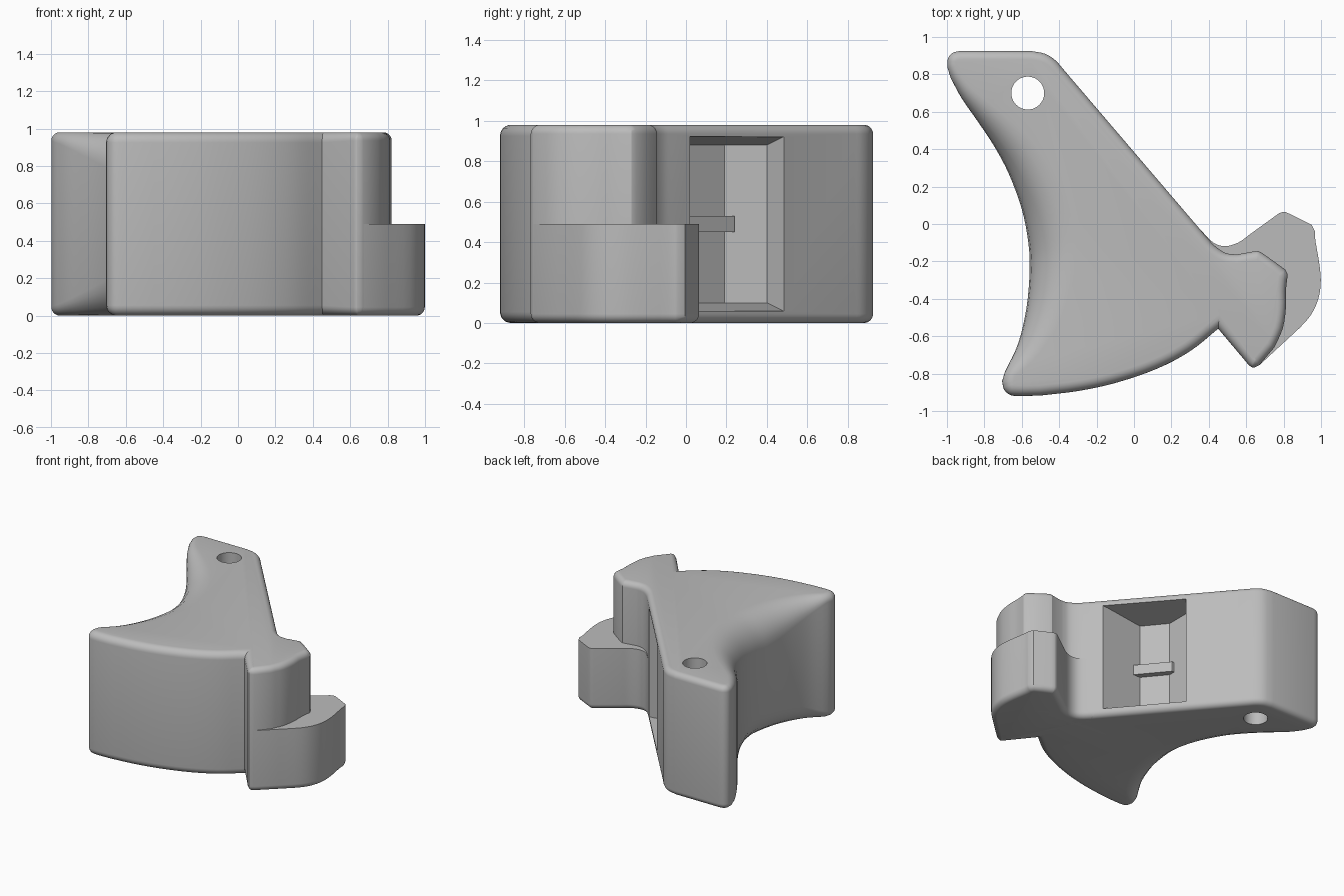
import bpy
import bmesh
from math import sin, cos, pi
from mathutils import Vector

if "Cube" in bpy.data.objects:
    bpy.data.objects.remove(bpy.data.objects["Cube"])

HEIGHT = 0.98
EDGE = 0.045

grey = bpy.data.materials.new("plain_grey")
grey.use_nodes = True
grey.diffuse_color = (0.5, 0.5, 0.5, 1)
grey.node_tree.nodes["Principled BSDF"].inputs["Base Color"].default_value = grey.diffuse_color


def curve(points, steps):
    """Smooth curve through the points."""
    p = [Vector(q) for q in points]
    p = [2 * p[0] - p[1]] + p + [2 * p[-1] - p[-2]]
    out = []
    for a, b, c, d in zip(p, p[1:], p[2:], p[3:]):
        for k in range(steps):
            t = k / steps
            out.append(0.5 * (2 * b + (c - a) * t + (2 * a - 5 * b + 4 * c - d) * t**2
                              + (3 * b - a - 3 * c + d) * t**3))
    return out + [p[-2]]


def inward(outline):
    """Mitred inward normal at each point of a counter-clockwise outline."""
    result = []
    for i, p in enumerate(outline):
        e1 = (p - outline[i - 1]).normalized()
        e2 = (outline[(i + 1) % len(outline)] - p).normalized()
        n1, n2 = Vector((-e1.y, e1.x)), Vector((-e2.y, e2.x))
        n = (n1 + n2).normalized()
        result.append(n / max(n.dot(n1), 0.7))
    return result


def loft(name, rings):
    """Closed solid from a stack of rings."""
    bm = bmesh.new()
    layers = [[bm.verts.new(co) for co in ring] for ring in rings]
    for low, high in zip(layers, layers[1:]):
        for i in range(len(low)):
            j = (i + 1) % len(low)
            bm.faces.new((low[i], low[j], high[j], high[i]))
    bm.faces.new(layers[0][::-1])
    bm.faces.new(layers[-1])
    bmesh.ops.recalc_face_normals(bm, faces=bm.faces)
    mesh = bpy.data.meshes.new(name)
    bm.to_mesh(mesh)
    bm.free()
    obj = bpy.data.objects.new(name, mesh)
    bpy.context.collection.objects.link(obj)
    mesh.materials.append(grey)
    return obj


def rounded_rings(outline, radii, top, round_top=True, steps=6):
    """Rings whose lower and, if wanted, upper edges are rounded."""
    normals = inward(outline)
    rings = []
    for k in range(steps + 1):
        a = pi / 2 * k / steps
        rings.append([(*(p + n * r * (1 - sin(a))), r * (1 - cos(a)))
                      for p, n, r in zip(outline, normals, radii)])
    if round_top:
        rings += [[(x, y, top - z) for x, y, z in ring] for ring in rings[::-1]]
    else:
        rings.append([(p.x, p.y, top) for p in outline])
    return rings


def select_only(obj):
    bpy.ops.object.select_all(action='DESELECT')
    obj.select_set(True)
    bpy.context.view_layer.objects.active = obj


def cut(target, cutter):
    mod = target.modifiers.new("cut", 'BOOLEAN')
    mod.operation = 'DIFFERENCE'
    mod.solver = 'EXACT'
    mod.object = cutter
    select_only(target)
    bpy.ops.object.modifier_apply(modifier=mod.name)
    bpy.data.objects.remove(cutter)


# Main body outline: hook, long slope, leg end, hollow side, bowed front
hook = curve([(0.61, -0.75), (0.635, -0.768), (0.67, -0.755)], 3)
hook += curve([(0.75, -0.66), (0.795, -0.56), (0.812, -0.45), (0.812, -0.36), (0.822, -0.27)], 3)
hook += curve([(0.81, -0.245), (0.68, -0.152), (0.65, -0.145)], 2)
hook += curve([(0.55, -0.163), (0.49, -0.155), (0.43, -0.115), (0.38, -0.06)], 4)
leg_end = curve([(-0.38, 0.83), (-0.42, 0.875), (-0.475, 0.91), (-0.55, 0.925)], 3)
leg_end += curve([(-0.93, 0.925), (-0.97, 0.915), (-0.995, 0.885), (-0.998, 0.84)], 3)
hollow = curve([(-0.98, 0.78), (-0.92, 0.67), (-0.84, 0.555), (-0.75, 0.42), (-0.67, 0.27),
                (-0.6, 0.08), (-0.565, -0.1), (-0.558, -0.25), (-0.575, -0.45),
                (-0.62, -0.64), (-0.69, -0.79)], 4)
front = curve([(-0.705, -0.84), (-0.695, -0.885), (-0.66, -0.915), (-0.6, -0.92)], 3)
front += curve([(-0.5, -0.917), (-0.3, -0.893), (-0.1, -0.85), (0.12, -0.775),
                (0.3, -0.68), (0.45, -0.56)], 4)

# The rounding swells along the hollow side
swell = []
for i in range(len(hollow)):
    t = i / (len(hollow) - 1)
    swell.append(0.055 + 0.2 * sin(pi * t ** 1.35) ** 1.1 if 0 < t < 1 else 0.055)
radii = [EDGE] * (len(hook) + len(leg_end)) + swell + [EDGE + 0.01] * len(front)
outline = hook + leg_end + hollow + front
body = loft("trigger_body", rounded_rings(outline, radii, HEIGHT))

# Pivot hole through the leg
bpy.ops.mesh.primitive_cylinder_add(vertices=40, radius=0.088, depth=3, location=(-0.568, 0.7, 0.5))
cut(body, bpy.context.object)

# Pocket in the long slope, its ends tapering towards the floor
pocket = [(0.38, 0.02, 0.055), (0.27, 0.02, 0.06), (-0.04, 0.02, 0.1), (-0.18, 0.19, 0.1),
          (-0.18, 0.4, 0.1), (-0.09, 0.48, 0.06), (0.0, 0.56, 0.055)]
cut(body, loft("pocket_cutter", [[(x, y, m) for x, y, m in pocket[::-1]],
                                 [(x, y, HEIGHT - m) for x, y, m in pocket[::-1]]]))

# Small rib on the pocket floor
rib_plan = [(0.03, 0.01), (-0.16, 0.24), (-0.22, 0.24), (-0.22, 0.01)]
rib = loft("pocket_rib", [[(x, y, z) for x, y in rib_plan] for z in (0.45, 0.53)])

# Wider lower half of the hook, flat on top
catch_plan = curve([(0.62, -0.75), (0.64, -0.765), (0.67, -0.755)], 2)
catch_plan += curve([(0.8, -0.635), (0.92, -0.52), (0.975, -0.43), (0.998, -0.33),
                     (0.992, -0.22), (0.97, -0.09), (0.968, -0.04)], 3)
catch_plan += curve([(0.95, -0.005), (0.83, 0.055), (0.8, 0.065), (0.775, 0.057)], 2)
catch_plan += curve([(0.62, -0.055), (0.56, -0.098), (0.49, -0.118), (0.425, -0.1),
                     (0.35, -0.025)], 4)
catch_plan += [Vector((0.25, -0.1)), Vector((0.42, -0.5))]
catch = loft("lower_catch", rounded_rings(catch_plan, [EDGE] * len(catch_plan), 0.49, False))

for obj in (body, catch, rib):
    select_only(obj)
    bpy.ops.object.shade_smooth_by_angle(angle=pi / 6)
